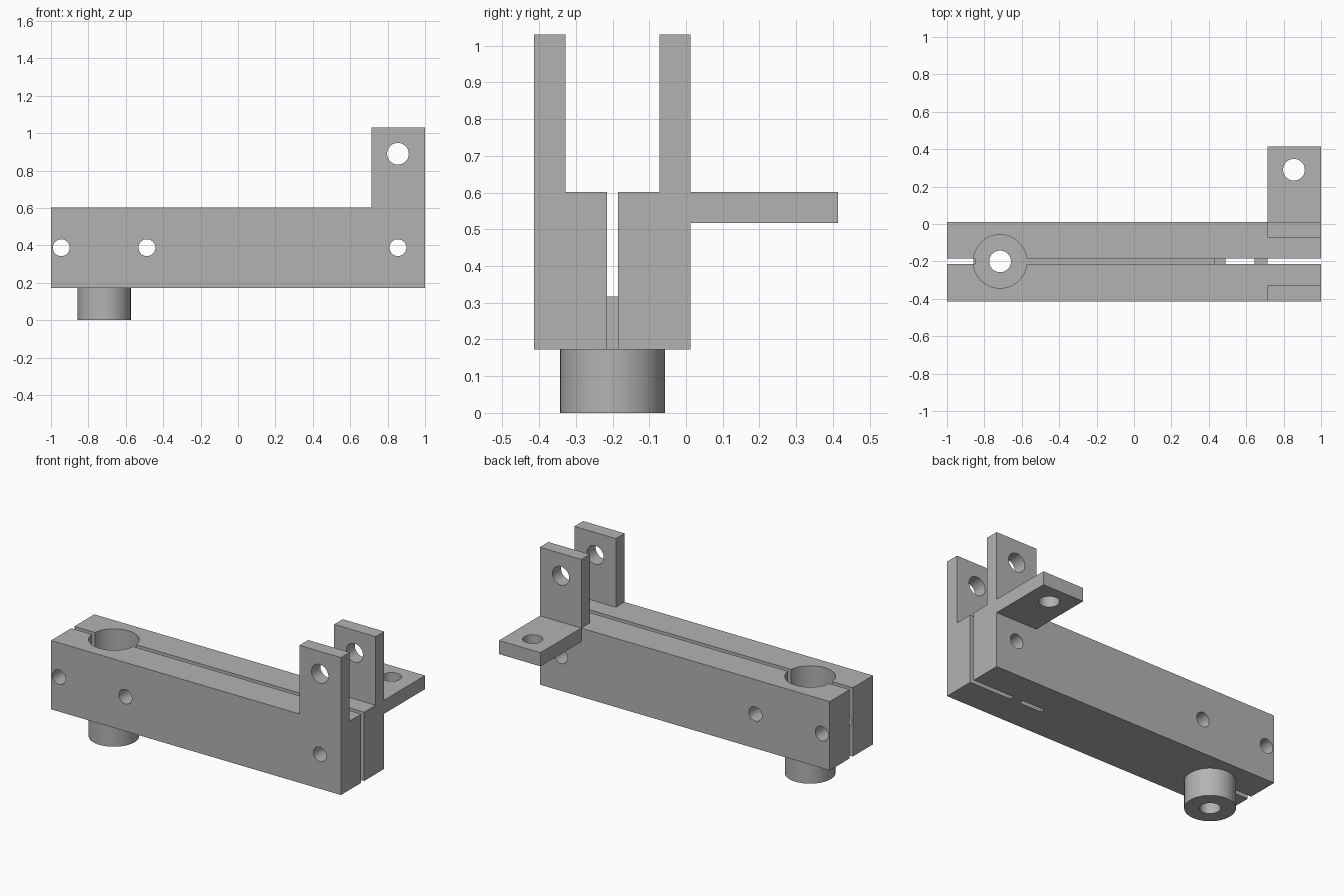
import bpy, bmesh, math
from mathutils import Matrix, Vector

if "Cube" in bpy.data.objects:
    bpy.data.objects.remove(bpy.data.objects["Cube"])

grey = bpy.data.materials.new("plain grey")
grey.diffuse_color = (0.45, 0.45, 0.45, 1)
grey.use_nodes = True
grey.node_tree.nodes["Principled BSDF"].inputs["Base Color"].default_value = grey.diffuse_color

# main dimensions
FRONT, BACK, MID = -0.414, 0.012, -0.2
BOTTOM, TOP, LUG_TOP, LUG_X = 0.173, 0.602, 1.03, 0.714
BOSS_X, BOSS_R, HOLE_R = -0.716, 0.143, 0.058
FLOOR, RIB = 0.23, 0.317


def finish(name, bm):
    bmesh.ops.recalc_face_normals(bm, faces=bm.faces)
    mesh = bpy.data.meshes.new(name)
    bm.to_mesh(mesh)
    bm.free()
    obj = bpy.data.objects.new(name, mesh)
    bpy.context.collection.objects.link(obj)
    mesh.materials.append(grey)
    return obj


def box(name, x0, x1, y0, y1, z0, z1):
    bm = bmesh.new()
    centre = Vector((x0 + x1, y0 + y1, z0 + z1)) / 2
    size = Matrix.Diagonal((x1 - x0, y1 - y0, z1 - z0, 1))
    bmesh.ops.create_cube(bm, size=1, matrix=Matrix.Translation(centre) @ size)
    return finish(name, bm)


def rod(name, centre, radius, length, axis="Z"):
    bm = bmesh.new()
    turn = Matrix.Rotation(math.pi / 2, 4, "X") if axis == "Y" else Matrix()
    bmesh.ops.create_cone(bm, cap_ends=True, segments=48, radius1=radius, radius2=radius,
                          depth=length, matrix=Matrix.Translation(centre) @ turn)
    return finish(name, bm)


def cut(obj, cutters):
    for c in cutters:
        mod = obj.modifiers.new("cut", "BOOLEAN")
        mod.operation, mod.solver, mod.object = "DIFFERENCE", "EXACT", c
        bpy.context.view_layer.objects.active = obj
        bpy.ops.object.modifier_apply(modifier=mod.name)
    for c in cutters:
        if c.name in bpy.data.objects:
            bpy.data.objects.remove(c)


# clamp body: L-shaped side profile extruded through the depth
profile = [(-1, BOTTOM), (1, BOTTOM), (1, LUG_TOP), (LUG_X, LUG_TOP), (LUG_X, TOP), (-1, TOP)]
bm = bmesh.new()
face = bm.faces.new([bm.verts.new((x, FRONT, z)) for x, z in profile])
ext = bmesh.ops.extrude_face_region(bm, geom=[face])
bmesh.ops.translate(bm, vec=(0, BACK - FRONT, 0),
                    verts=[v for v in ext["geom"] if isinstance(v, bmesh.types.BMVert)])
body = finish("clamp_body", bm)

cutters = [box("lug_gap", 0.6, 1.1, -0.328, -0.072, TOP, 1.2)]
# slot between the jaws: start, end and floor height of each stretch
for x0, x1, z0 in [(-1.1, -0.85, 0), (-0.6, 0.43, FLOOR), (-0.8, 1.1, RIB),
                   (0.49, 0.645, 0), (LUG_X, 1.1, 0)]:
    cutters.append(box("slot", x0, x1, -0.215, -0.185, z0, 0.8))
# pin socket with a through hole
cutters.append(rod("socket", (BOSS_X, MID, FLOOR + 0.5), BOSS_R, 1))
cutters.append(rod("socket_hole", (BOSS_X, MID, 0.2), HOLE_R, 1))
# cross holes and lug hole
for x, z, r in [(-0.945, 0.388, 0.045), (-0.487, 0.388, 0.045),
                (0.855, 0.388, 0.045), (0.855, 0.89, HOLE_R)]:
    cutters.append(rod("cross_hole", (x, MID, z), r, 1, "Y"))
cut(body, cutters)

# round boss under the body
boss = rod("boss", (BOSS_X, MID, BOTTOM / 2), BOSS_R, BOTTOM)
cut(boss, [rod("boss_hole", (BOSS_X, MID, 0.1), HOLE_R, 1)])

# flat mounting tab at the back
tab = box("mounting_tab", LUG_X, 1, BACK, 0.414, 0.517, TOP)
cut(tab, [rod("tab_hole", (0.855, 0.29, 0.56), HOLE_R, 1)])

# smooth round walls, sharp edges
for obj in (body, boss, tab):
    bpy.ops.object.select_all(action="DESELECT")
    obj.select_set(True)
    bpy.context.view_layer.objects.active = obj
    bpy.ops.object.shade_smooth_by_angle(angle=math.radians(30))
